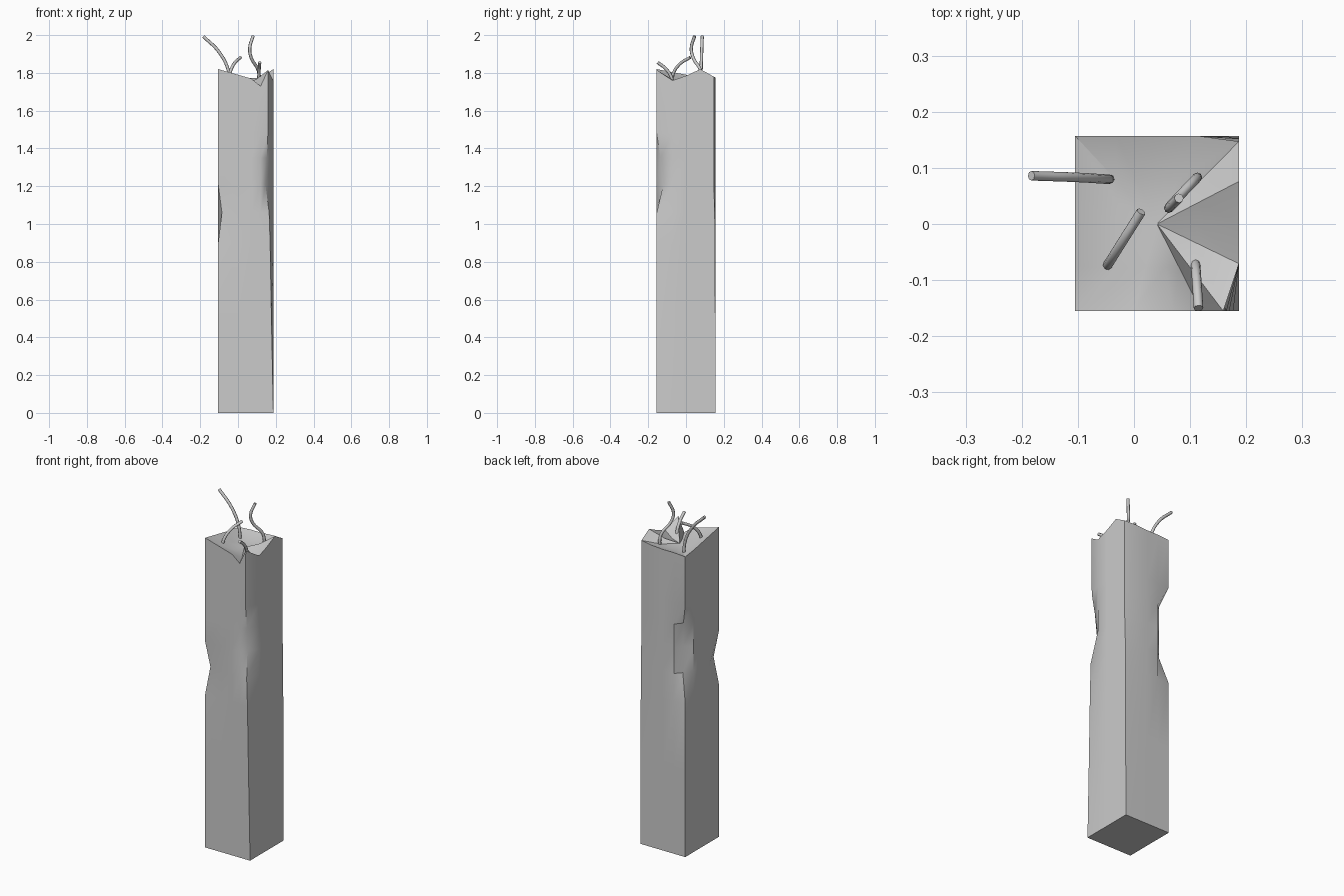
import bpy, bmesh
from mathutils import Vector

if "Cube" in bpy.data.objects:
    bpy.data.objects.remove(bpy.data.objects["Cube"])

X0, X1, Y0, Y1 = -0.105, 0.187, -0.155, 0.157
corners = [Vector(p) for p in ((X0, Y0), (X1, Y0), (X1, Y1), (X0, Y1))]
fracs = [(0, .36, .6, .77), (0, .27, .5, .74), (0, .25, .5, .75), (0, .25, .5, .75)]
# jagged top heights, per side: front, right, back, left
tops = [(1.82, 1.79, 1.77, 1.73), (1.815, 1.76, 1.785, 1.82),
        (1.78, 1.775, 1.77, 1.77), (1.765, 1.775, 1.79, 1.805)]
levels = [0, .5, .9, 1.06, 1.21, 1.35, 1.48, None]
# inward chips of each corner at each level
chips = [
    [(0, 0), (0, 0), (0, 0), (.02, .02), (0, 0), (0, 0), (0, 0), (0, 0)],
    [(0, 0), (-.01, 0), (-.017, 0), (-.022, 0), (-.042, .035), (-.034, .02), (-.029, 0), (-.028, 0)],
    [(0, 0), (0, -.002), (0, -.004), (0, -.005), (0, -.01), (0, -.01), (0, -.01), (0, -.01)],
    [(0, 0), (0, 0), (0, 0), (.04, -.035), (.045, -.045), (.04, -.04), (0, 0), (0, 0)],
]

# Broken column
bm = bmesh.new()
rings = []
for k, z in enumerate(levels):
    ring = []
    for s in range(4):
        a, b = corners[s], corners[(s + 1) % 4]
        for i, t in enumerate(fracs[s]):
            p = a.lerp(b, t)
            if i == 0:
                p = p + Vector(chips[s][k])
            ring.append(bm.verts.new((p.x, p.y, tops[s][i] if z is None else z)))
    rings.append(ring)
# sunken broken top
mid = Vector(((X0 + X1) / 2, 0.0, 1.745))
rings.append([bm.verts.new(v.co.lerp(mid, .5) - Vector((0, 0, .012))) for v in rings[-1]])
n = len(rings[0])
for lo, hi in zip(rings, rings[1:]):
    for i in range(n):
        j = (i + 1) % n
        bm.faces.new((lo[i], lo[j], hi[j], hi[i]))
c = bm.verts.new(mid)
for i in range(n):
    bm.faces.new((rings[-1][i], rings[-1][(i + 1) % n], c))
bm.faces.new(rings[0][::-1])
bmesh.ops.recalc_face_normals(bm, faces=bm.faces)
me = bpy.data.meshes.new("broken_column")
bm.to_mesh(me)
bm.free()
col = bpy.data.objects.new("broken_column", me)
bpy.context.collection.objects.link(col)
bpy.context.view_layer.objects.active = col
col.select_set(True)
bpy.ops.object.shade_smooth_by_angle(angle=0.6)


# Bent reinforcing bars
def bar(name, pts, r=.0085):
    cu = bpy.data.curves.new(name, 'CURVE')
    cu.dimensions = '3D'
    cu.bevel_depth = r
    cu.bevel_resolution = 2
    cu.resolution_u = 5
    cu.use_fill_caps = True
    sp = cu.splines.new('BEZIER')
    sp.bezier_points.add(len(pts) - 1)
    for bp, p in zip(sp.bezier_points, pts):
        bp.co = p
        bp.handle_left_type = bp.handle_right_type = 'AUTO'
    bpy.context.collection.objects.link(bpy.data.objects.new(name, cu))


bar("bar_left", [(-.042, .08, 1.72), (-.05, .08, 1.81), (-.1, .083, 1.91), (-.183, .086, 1.993)])
bar("bar_front_left", [(-.05, -.077, 1.73), (-.045, -.07, 1.79), (-.023, -.035, 1.845), (.013, .022, 1.882)])
bar("bar_back_right", [(.112, .082, 1.71), (.108, .078, 1.81), (.07, .038, 1.88), (.062, .028, 1.93), (.08, .046, 1.996)])
bar("bar_front_right", [(.11, -.07, 1.71), (.11, -.075, 1.77), (.112, -.105, 1.82), (.115, -.15, 1.855)])
